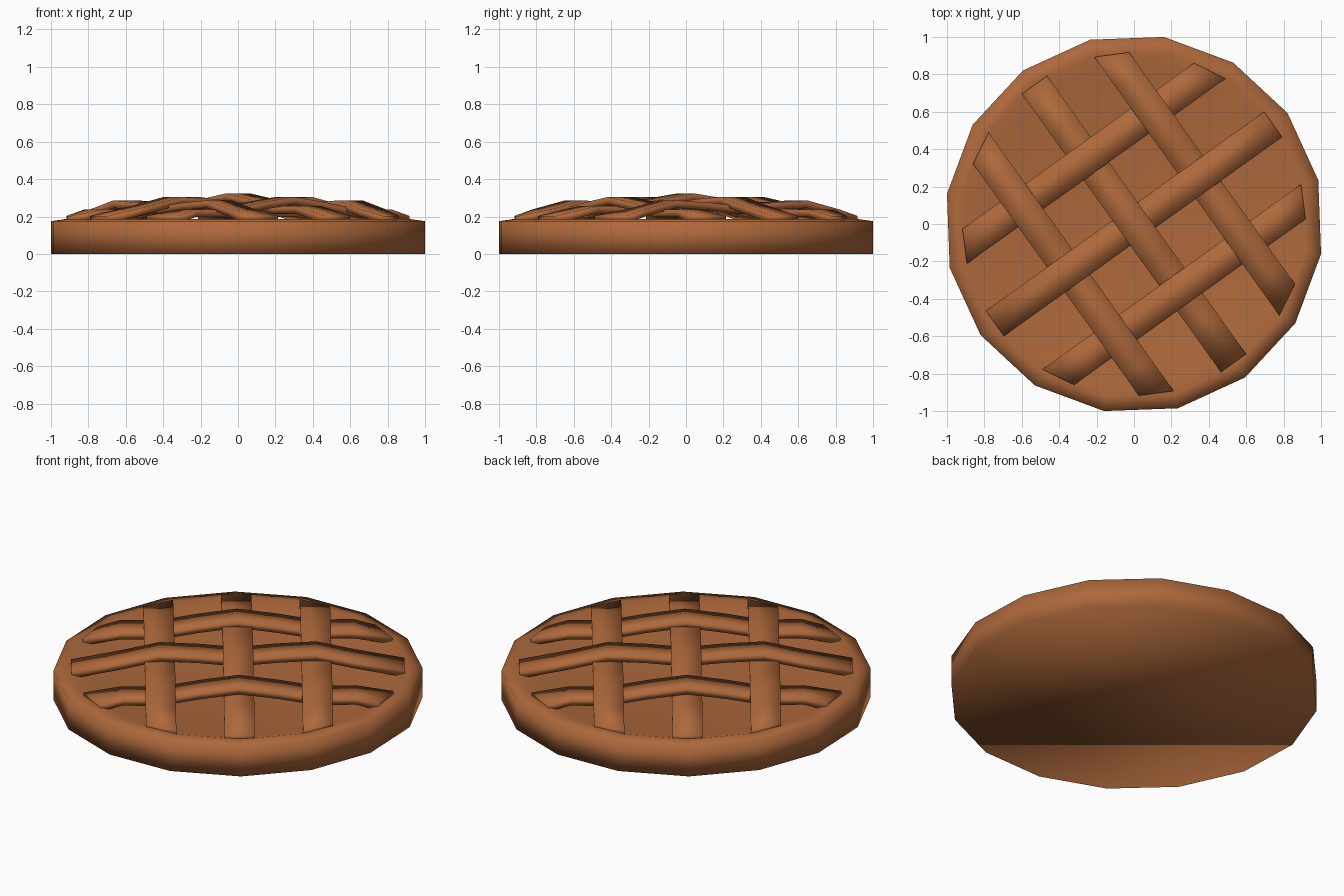
import bpy, bmesh, math

if "Cube" in bpy.data.objects:
    bpy.data.objects.remove(bpy.data.objects["Cube"])

crust = bpy.data.materials.new("baked crust brown")
crust.diffuse_color = (0.42, 0.14, 0.044, 1)
crust.use_nodes = True
crust.node_tree.nodes["Principled BSDF"].inputs["Base Color"].default_value = crust.diffuse_color


def make_object(name, bm):
    bmesh.ops.recalc_face_normals(bm, faces=bm.faces)
    for f in bm.faces:
        f.smooth = True
    me = bpy.data.meshes.new(name)
    bm.to_mesh(me)
    bm.free()
    me.materials.append(crust)
    ob = bpy.data.objects.new(name, me)
    bpy.context.collection.objects.link(ob)
    return ob


# Pie base: 16-sided shell with raised rim and a shallow filling
SIDES, TURN = 16, math.radians(-9.1)
R = 1 / math.cos(TURN)
profile = [(R, 0), (R, 0.175), (0.93, 0.187), (0.86, 0.168)]
bm = bmesh.new()
rings = []
for r, z in profile:
    rings.append([bm.verts.new((r * math.cos(TURN + i * math.tau / SIDES),
                                r * math.sin(TURN + i * math.tau / SIDES), z))
                  for i in range(SIDES)])
for a, b in zip(rings, rings[1:]):
    for i in range(SIDES):
        j = (i + 1) % SIDES
        bm.faces.new((a[i], a[j], b[j], b[i]))
bm.faces.new(rings[0][::-1])
centre = bm.verts.new((0, 0, 0.19))
for i in range(SIDES):
    bm.faces.new((rings[-1][i], rings[-1][(i + 1) % SIDES], centre))
make_object("pie_base", bm)

# Lattice strips: three each way, woven over a gentle dome
GAP, HALF, THICK, END_R, LIFT = 0.43, 0.083, 0.04, 0.918, 0.025
ANGLE = math.radians(35.6)


def strip(name, angle, row, over_centre):
    off = row * GAP
    bm = bmesh.new()
    sections = []
    for k in range(-4, 5):
        t = {0: 0, 1: GAP / 2, 2: GAP, 3: 0.64, 4: None}[abs(k)]
        sgn = (k > 0) - (k < 0)
        ring = []
        for side, drop in ((-1, 0), (1, 0), (1, THICK), (-1, THICK)):
            o = off + side * HALF
            # ends are trimmed to the round rim
            along = sgn * (math.sqrt(END_R ** 2 - o * o) if t is None else t)
            mid = math.hypot(off, END_R if t is None and row == 0 else abs(along))
            z = 0.298 - 0.1 * min(mid, 0.918) ** 2
            if t is None:
                z = 0.203
            elif k in (0, -2, 2):
                z += LIFT if over_centre == (k == 0) else -LIFT
            c, s = math.cos(angle), math.sin(angle)
            ring.append(bm.verts.new((along * c - o * s, along * s + o * c, z - drop)))
        sections.append(ring)
    for a, b in zip(sections, sections[1:]):
        for i in range(4):
            j = (i + 1) % 4
            bm.faces.new((a[i], a[j], b[j], b[i]))
    bm.faces.new(sections[0])
    bm.faces.new(sections[-1][::-1])
    make_object(name, bm)


for row in (-1, 0, 1):
    strip(f"lattice_strip_across_{row + 2}", ANGLE, row, row != 0)
    strip(f"lattice_strip_down_{row + 2}", ANGLE + math.pi / 2, row, row == 0)
